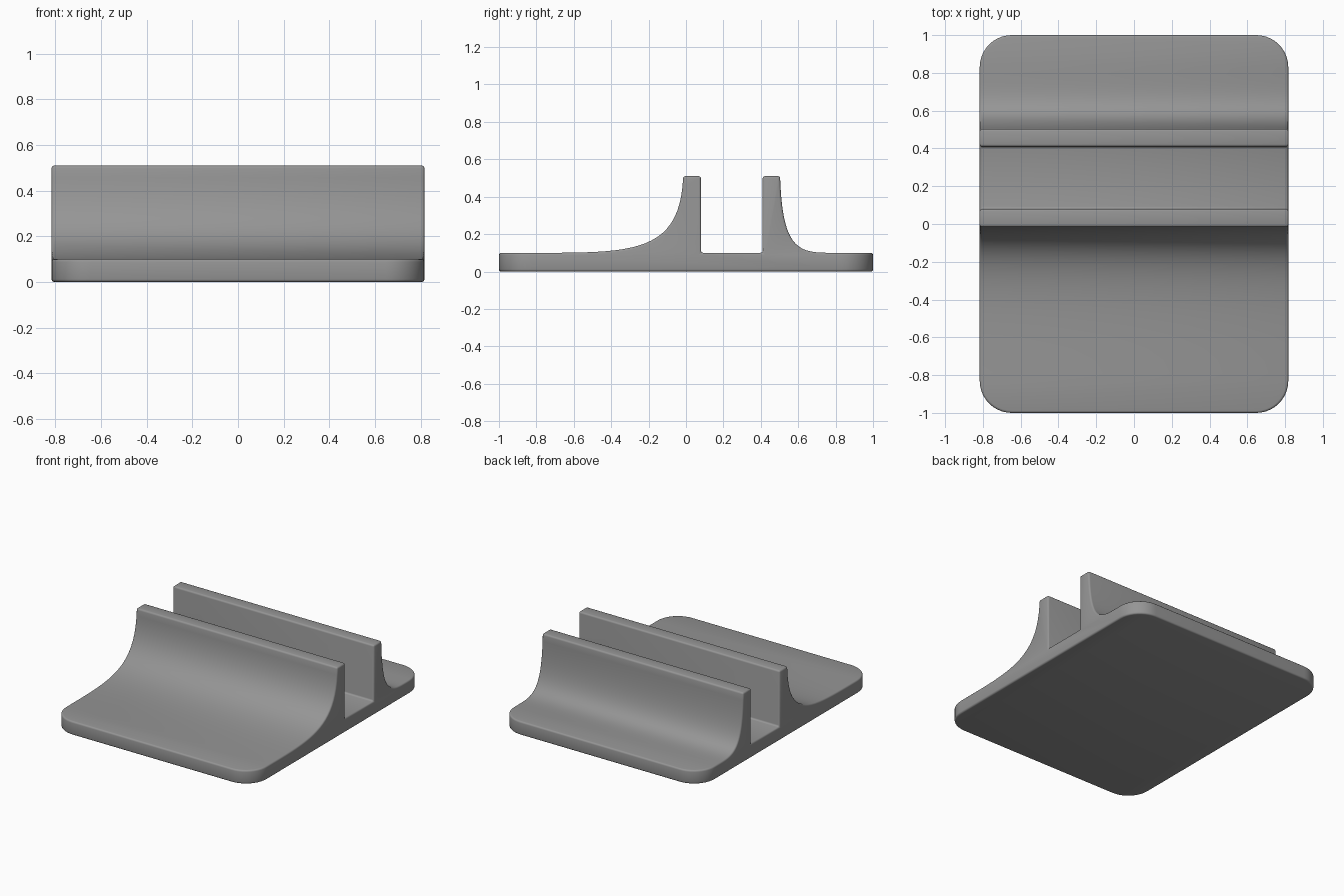
import bpy, bmesh, math
from mathutils import Vector

if "Cube" in bpy.data.objects:
    bpy.data.objects.remove(bpy.data.objects["Cube"])

HALF_W, HALF_L = 0.817, 1.0
BASE_Z, TOP_Z = 0.1, 0.51
CORNER_R = 0.17


def bezier(p0, p1, p2, p3, n=22):
    pts = []
    for i in range(n + 1):
        t = i / n
        s = 1 - t
        pts.append(tuple(s**3 * a + 3 * s * s * t * b + 3 * s * t * t * c + t**3 * d
                         for a, b, c, d in zip(p0, p1, p2, p3)))
    return pts


def prism(name, verts, direction):
    """Extrude a planar outline along a direction into a closed solid."""
    bm = bmesh.new()
    face = bm.faces.new([bm.verts.new(v) for v in verts])
    ext = bmesh.ops.extrude_face_region(bm, geom=[face])
    moved = [g for g in ext["geom"] if isinstance(g, bmesh.types.BMVert)]
    bmesh.ops.translate(bm, vec=Vector(direction), verts=moved)
    bmesh.ops.recalc_face_normals(bm, faces=bm.faces)
    mesh = bpy.data.meshes.new(name)
    bm.to_mesh(mesh)
    bm.free()
    obj = bpy.data.objects.new(name, mesh)
    bpy.context.collection.objects.link(obj)
    return obj


# Side profile: base, swept front wall, slot, swept back wall
front = bezier((-0.79, BASE_Z), (-0.28, BASE_Z), (-0.03, BASE_Z), (-0.015, TOP_Z))
back = bezier((0.79, BASE_Z), (0.61, BASE_Z), (0.515, BASE_Z), (0.503, TOP_Z))
profile = [(-HALF_L, 0), (-HALF_L, BASE_Z)] + front
profile += [(0.08, TOP_Z), (0.08, BASE_Z), (0.41, BASE_Z), (0.41, TOP_Z)]
profile += back[::-1] + [(HALF_L, BASE_Z), (HALF_L, 0)]
stand = prism("slotted_stand", [(-1, y, z) for y, z in profile], (2, 0, 0))

# Rounded-rectangle footprint that trims the stand
outline = []
for k, (sx, sy) in enumerate([(1, 1), (-1, 1), (-1, -1), (1, -1)]):
    for i in range(11):
        a = math.pi / 2 * (k + i / 10)
        outline.append((sx * (HALF_W - CORNER_R) + CORNER_R * math.cos(a),
                        sy * (HALF_L - CORNER_R) + CORNER_R * math.sin(a), -0.5))
footprint = prism("footprint_cutter", outline, (0, 0, 2))
footprint.hide_render = True

bpy.context.view_layer.objects.active = stand
stand.select_set(True)
trim = stand.modifiers.new("trim", "BOOLEAN")
trim.operation, trim.solver, trim.object = "INTERSECT", "EXACT", footprint
bpy.ops.object.modifier_apply(modifier="trim")
bpy.data.objects.remove(footprint)

# Small rounded edges
bevel = stand.modifiers.new("edge_round", "BEVEL")
bevel.width, bevel.segments = 0.012, 3
bevel.limit_method, bevel.angle_limit = "ANGLE", math.radians(40)
bevel.use_clamp_overlap = False
bpy.ops.object.modifier_apply(modifier="edge_round")
bpy.ops.object.shade_smooth_by_angle(angle=math.radians(40))

grey = bpy.data.materials.new("mid_grey")
grey.diffuse_color = (0.3, 0.3, 0.3, 1)
grey.use_nodes = True
grey.node_tree.nodes["Principled BSDF"].inputs["Base Color"].default_value = grey.diffuse_color
stand.data.materials.clear()
stand.data.materials.append(grey)
